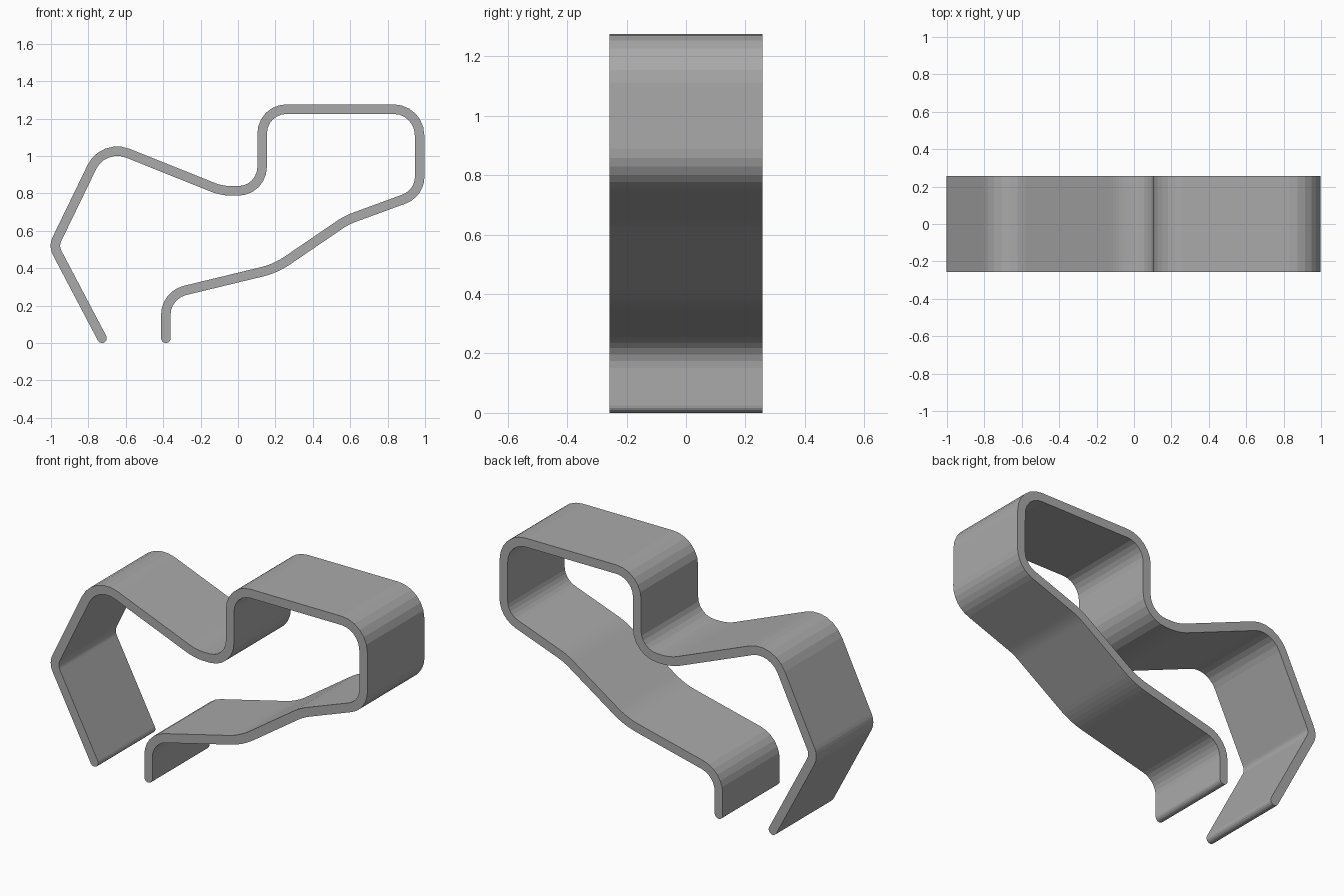
import bpy, bmesh, math
from mathutils import Vector

if "Cube" in bpy.data.objects:
    bpy.data.objects.remove(bpy.data.objects["Cube"], do_unlink=True)

HALF_THICK = 0.0255
HALF_WIDTH = 0.257
ARC_STEPS = 6
CAP_STEPS = 4

# Centreline of the bent strip: x, z and the length cut off each leg by the bend
CORNERS = [
    (-0.727, 0.0255, 0), (-0.986, 0.518, 0.04), (-0.72, 1.067, 0.141),
    (-0.087, 0.813, 0.055), (0.129, 0.813, 0.128), (0.129, 1.25, 0.13),
    (0.97, 1.25, 0.138), (0.972, 0.80, 0.09), (0.581, 0.657, 0.045),
    (0.201, 0.398, 0.075), (-0.386, 0.256, 0.105), (-0.386, 0.0255, 0),
]


def bend(before, corner, after, cut):
    """Points and directions along a round bend at a corner."""
    d1, d2 = (corner - before).normalized(), (after - corner).normalized()
    half = d1.angle(d2) / 2
    radius = cut / math.tan(half)
    centre = corner + (d2 - d1).normalized() * radius / math.cos(half)
    start = (corner - d1 * cut - centre).normalized()
    end = (corner + d2 * cut - centre).normalized()
    steps = [i / ARC_STEPS for i in range(ARC_STEPS + 1)]
    return [(centre + start.slerp(end, t) * radius, d1.slerp(d2, t)) for t in steps]


def cap(point, direction, sign):
    """Stations that narrow to a rounded strip end."""
    stations = []
    for i in range(CAP_STEPS + 1):
        a = math.radians(80) * i / CAP_STEPS
        stations.append((point + direction * sign * HALF_THICK * math.sin(a),
                         direction, HALF_THICK * math.cos(a)))
    return stations


# Stations along the strip: point, direction, half thickness
pts = [Vector((x, 0, z)) for x, z, _ in CORNERS]
first, last = (pts[1] - pts[0]).normalized(), (pts[-1] - pts[-2]).normalized()
stations = cap(pts[0], first, -1)[::-1]
for i in range(1, len(pts) - 1):
    stations += [(p, d, HALF_THICK)
                 for p, d in bend(pts[i - 1], pts[i], pts[i + 1], CORNERS[i][2])]
stations += cap(pts[-1], last, 1)

# Front face as a ribbon of quads, then extruded to the full width
bm = bmesh.new()
rails = []
for p, d, h in stations:
    side = Vector((-d.z, 0, d.x)).normalized() * h
    front = Vector((0, -HALF_WIDTH, 0))
    rails.append((bm.verts.new(p + side + front), bm.verts.new(p - side + front)))
for (a, b), (c, d) in zip(rails, rails[1:]):
    bm.faces.new((a, b, d, c))
grown = bmesh.ops.extrude_face_region(bm, geom=bm.faces[:], use_keep_orig=True)
moved = [v for v in grown["geom"] if isinstance(v, bmesh.types.BMVert)]
bmesh.ops.translate(bm, verts=moved, vec=(0, 2 * HALF_WIDTH, 0))
bmesh.ops.recalc_face_normals(bm, faces=bm.faces[:])

mesh = bpy.data.meshes.new("bent_strip")
bm.to_mesh(mesh)
bm.free()
strip = bpy.data.objects.new("bent_strip", mesh)
bpy.context.collection.objects.link(strip)

# Plain grey
grey = bpy.data.materials.new("mid_grey")
grey.use_nodes = True
colour = (0.4, 0.4, 0.4, 1)
grey.diffuse_color = colour
grey.node_tree.nodes["Principled BSDF"].inputs["Base Color"].default_value = colour
mesh.materials.append(grey)
